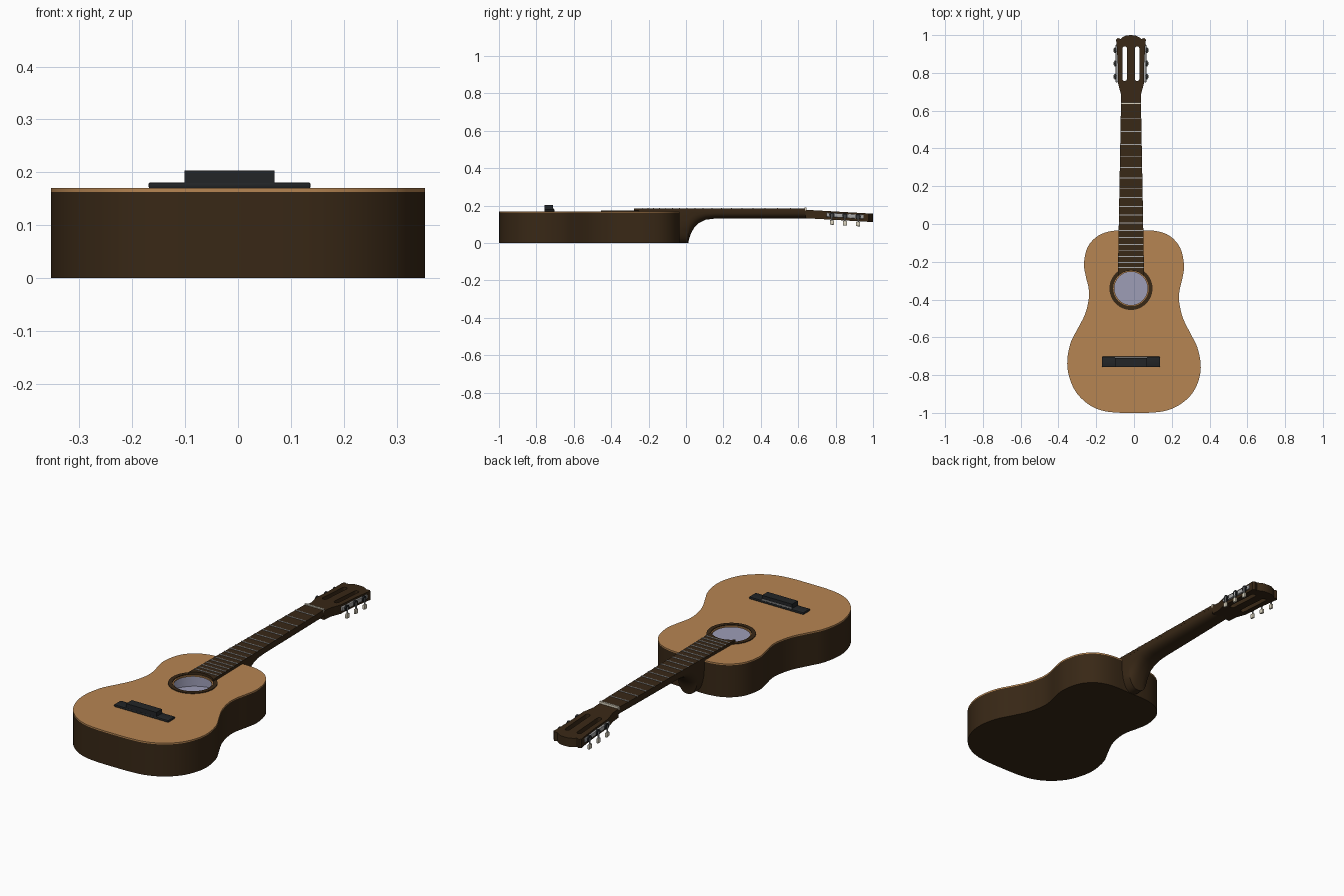
import bpy, bmesh, math
from mathutils import Vector, Matrix

if "Cube" in bpy.data.objects:
    bpy.data.objects.remove(bpy.data.objects["Cube"], do_unlink=True)

CX = -0.016        # centre line of neck, hole and bridge
HOLE_Y = -0.341
NUT_Y, SCALE = 0.635, 1.34


def material(name, rgb):
    m = bpy.data.materials.new(name)
    m.use_nodes = True
    m.diffuse_color = (*rgb, 1)
    m.node_tree.nodes["Principled BSDF"].inputs["Base Color"].default_value = (*rgb, 1)
    return m


dark_wood = material("dark wood", (0.04, 0.021, 0.008))
top_wood = material("pale top wood", (0.47, 0.235, 0.085))
charcoal = material("charcoal", (0.016, 0.018, 0.02))
lining = material("grey violet lining", (0.34, 0.34, 0.47))
silver = material("silver", (0.4, 0.4, 0.4))
cream = material("cream", (0.7, 0.65, 0.52))


def finish(name, bm, mat):
    """Turn a bmesh into a shaded, coloured object."""
    bmesh.ops.remove_doubles(bm, verts=bm.verts, dist=1e-5)
    bmesh.ops.recalc_face_normals(bm, faces=bm.faces)
    me = bpy.data.meshes.new(name)
    bm.to_mesh(me)
    bm.free()
    me.materials.append(mat)
    me.shade_smooth()
    me.set_sharp_from_angle(angle=math.radians(30))
    ob = bpy.data.objects.new(name, me)
    bpy.context.collection.objects.link(ob)
    return ob


def plate(name, loops, z0, z1, mat):
    """Flat slab from outlines; inner outlines become holes."""
    cu = bpy.data.curves.new(name + "_outline", 'CURVE')
    cu.dimensions, cu.fill_mode, cu.extrude = '2D', 'BOTH', (z1 - z0) / 2
    for loop in loops:
        sp = cu.splines.new('POLY')
        sp.points.add(len(loop) - 1)
        for p, (x, y) in zip(sp.points, loop):
            p.co = (x, y, 0, 1)
        sp.use_cyclic_u = True
    tmp = bpy.data.objects.new(name + "_outline", cu)
    bpy.context.collection.objects.link(tmp)
    bpy.context.view_layer.update()
    me = bpy.data.meshes.new_from_object(
        tmp.evaluated_get(bpy.context.evaluated_depsgraph_get()))
    bm = bmesh.new()
    bm.from_mesh(me)
    bmesh.ops.translate(bm, verts=bm.verts, vec=(0, 0, (z0 + z1) / 2))
    bpy.data.objects.remove(tmp)
    bpy.data.curves.remove(cu)
    bpy.data.meshes.remove(me)
    return finish(name, bm, mat)


def box(name, center, size, mat, bevel=0):
    bm = bmesh.new()
    bmesh.ops.create_cube(bm, size=1, matrix=Matrix.Translation(center) @ Matrix.Diagonal((*size, 1)))
    if bevel:
        bmesh.ops.bevel(bm, geom=bm.edges[:], offset=bevel, segments=2, profile=0.5, affect='EDGES')
    return finish(name, bm, mat)


def rod(name, center, radius, depth, axis, mat, sides=16):
    bm = bmesh.new()
    turn = Matrix.Rotation(math.pi / 2, 4, 'Y') if axis == 'X' else Matrix.Identity(4)
    bmesh.ops.create_cone(bm, cap_ends=True, segments=sides, radius1=radius, radius2=radius,
                          depth=depth, matrix=Matrix.Translation(center) @ turn)
    return finish(name, bm, mat)


def circle(x, y, r, n=48):
    return [(x + r * math.cos(math.tau * i / n), y + r * math.sin(math.tau * i / n)) for i in range(n)]


def smooth_loop(pts, steps=4):
    """Closed Catmull-Rom curve through the points."""
    out, n = [], len(pts)
    for i in range(n):
        a, b, c, d = (Vector(pts[(i + k) % n]) for k in (-1, 0, 1, 2))
        for s in range(steps):
            t = s / steps
            out.append(tuple(0.5 * (2 * b + (c - a) * t + (2 * a - 5 * b + 4 * c - d) * t * t
                                    + (3 * b - a - 3 * c + d) * t ** 3)))
    return out


def mirrored(half):
    return half + [(-x, y) for x, y in reversed(half) if x > 0]


# Body outline, with the slight lean of the two sides
half = [(0, -.035), (.11, -.036), (.19, -.063), (.245, -.125), (.265, -.215), (.255, -.285),
        (.24, -.35), (.24, -.41), (.26, -.49), (.3, -.57), (.335, -.64), (.353, -.73),
        (.345, -.81), (.31, -.89), (.25, -.95), (.18, -.985), (.1, -.998), (0, -1)]
outline = [(x, y - 0.04 * x * math.sin(math.pi * min(1, max(0, (y + 1) / 0.965))))
           for x, y in smooth_loop(mirrored(half))]


def inset(f):
    return [(x * f, -0.5 + (y + 0.5) * f) for x, y in outline]


# Hollow body
plate("body_sides", [outline, inset(.985)], 0, 0.163, dark_wood)
plate("body_back", [inset(.99)], 0, 0.004, dark_wood)
plate("inner_side_lining", [inset(.985), inset(.98)], 0.004, 0.162, lining)
plate("inner_floor", [inset(.982)], 0.004, 0.007, lining)
plate("soundboard", [outline, circle(CX, HOLE_Y, 0.088)], 0.163, 0.17, top_wood)
plate("soundhole_ring", [circle(CX, HOLE_Y, 0.114), circle(CX, HOLE_Y, 0.094)], 0.169, 0.174, dark_wood)

# Bridge
box("bridge_base", (CX, -.73, .175), (.307, .055, .012), charcoal, 0.004)
box("bridge_block", (CX, -.733, .191), (.17, .046, .024), charcoal)
box("bridge_saddle", (CX, -.7075, .182), (.168, .005, .008), silver)


def half_width(y):
    return 0.053 + (NUT_Y - y) * 0.018


# Neck and heel: U-shaped sections along the length
bm = bmesh.new()
rings = []
for y, z in [(-.04, 0), (.012, 0), (.016, .02), (.026, .05), (.045, .085), (.07, .108),
             (.105, .125), (.155, .131), (.4, .131), (.66, .132)]:
    w = half_width(y)
    ring = []
    for i in range(17):
        a = math.pi * i / 16
        c, s = math.cos(a), math.sin(a)
        ring.append(bm.verts.new((CX + w * math.copysign(abs(c) ** .8, c), y,
                                  .171 - (.171 - z) * max(s, 0) ** .8)))
    rings.append(ring)
for r, q in zip(rings, rings[1:]):
    for i in range(17):
        j = (i + 1) % 17
        bm.faces.new((r[i], r[j], q[j], q[i]))
bm.faces.new(rings[0])
bm.faces.new(rings[-1])
finish("neck", bm, dark_wood)

# Fretboard with a curved end around the hole
reach = half_width(-.289)
swing = math.acos(reach / 0.094)
arc = [swing + (math.pi - 2 * swing) * i / 16 for i in range(17)]
board = [(CX + .094 * math.cos(a), HOLE_Y + .094 * math.sin(a)) for a in arc]
tip = half_width(NUT_Y)
board += [(CX - tip, NUT_Y), (CX + tip, NUT_Y)]
plate("fretboard", [board], 0.17, 0.184, dark_wood)
for n in range(1, 19):
    y = NUT_Y - SCALE * (1 - 2 ** (-n / 12))
    box(f"fret_{n}", (CX, y, .1845), (2 * half_width(y), .005, .004), silver)
box("nut", (CX, NUT_Y + .004, .18), (.106, .01, .018), cream)

# Slotted headstock and tuners, built level and then tilted back
head_parts = []
head_half = [(.053, .64), (.054, .69), (.062, .72), (.07, .75), (.07, .85), (.076, .95),
             (.079, .975), (.07, .985), (.055, .98), (.045, .988), (.025, .998), (0, 1)]
head = [(CX + x, y) for x, y in mirrored(head_half)]
slots = []
for side in (-1, 1):
    ends = [(s, e, a) for s, e in ((1, .928), (-1, .769)) for a in range(9)]
    slots.append([(CX + side * .033 + .012 * s * math.cos(math.pi * a / 8),
                   e + .012 * s * math.sin(math.pi * a / 8)) for s, e, a in ends])
head_parts.append(plate("headstock", [head] + slots, 0.133, 0.178, dark_wood))
for side, label in ((-1, "right"), (1, "left")):
    x = CX + side * .075
    head_parts.append(box(f"{label}_tuner_plate", (x, .85, .158), (.012, .2, .022), silver, .003))
    for k, y in enumerate((.78, .85, .92), 1):
        tag = f"{label}_tuner_{k}"
        head_parts += [
            rod(tag + "_gear", (x + side * .007, y, .158), .015, .01, 'X', charcoal),
            rod(tag + "_shaft", (x + side * .011, y, .14), .004, .045, 'Z', silver, 8),
            box(tag + "_knob", (x + side * .011, y, .118), (.011, .022, .024), cream, .003)]
for ob in head_parts:
    for v in ob.data.vertices:
        v.co.z -= 0.058 * (v.co.y - 0.64)
